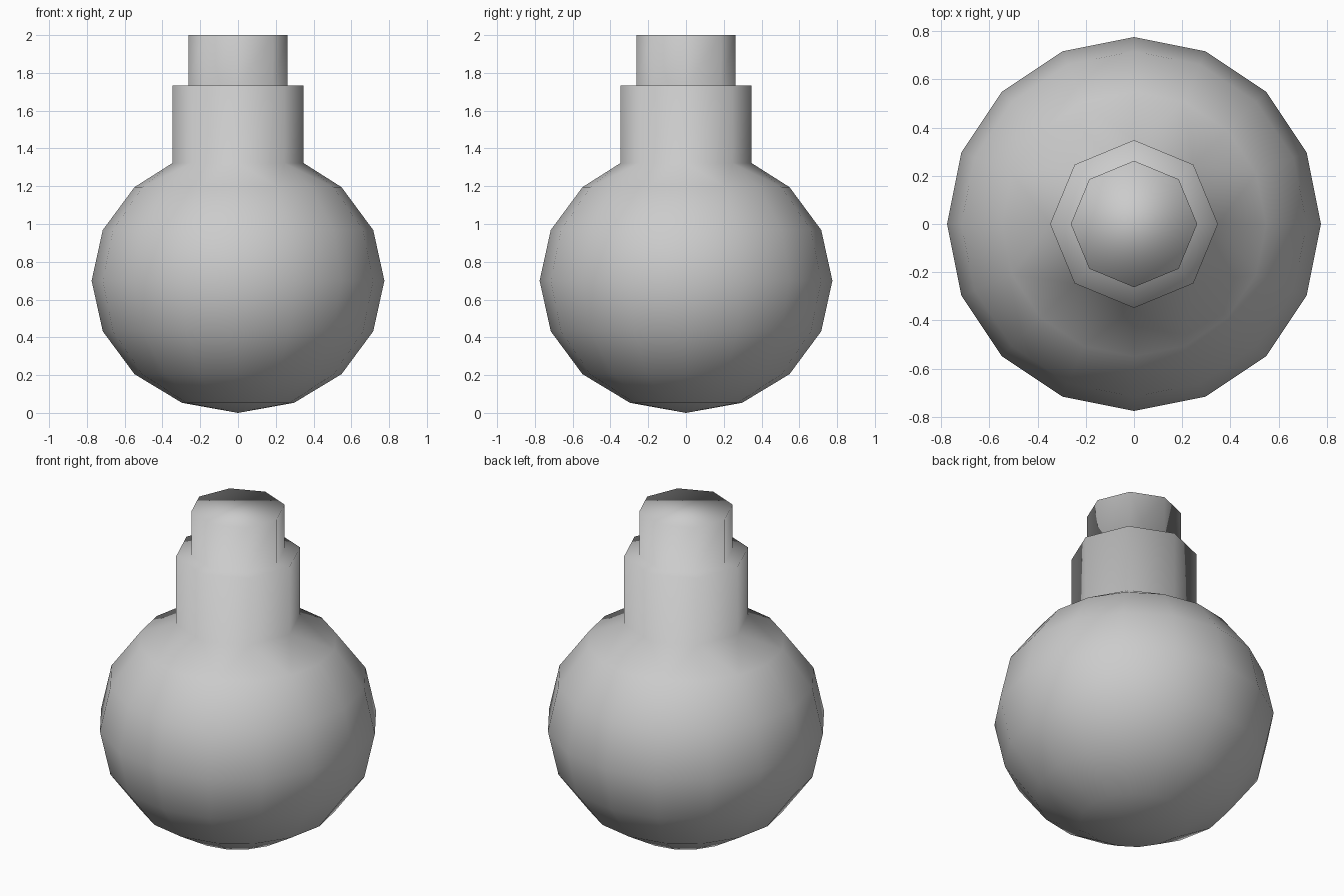
import bpy, bmesh
from math import sin, cos, pi

if "Cube" in bpy.data.objects:
    bpy.data.objects.remove(bpy.data.objects["Cube"])

bm = bmesh.new()
RX, RZ = 0.775, 0.70   # body half width and half height


def ring(radius, z, sides):
    return [bm.verts.new((radius * cos(2 * pi * i / sides),
                          radius * sin(2 * pi * i / sides), z)) for i in range(sides)]


def bridge(lower, upper):
    n = len(lower)
    for i in range(n):
        j = (i + 1) % n
        bm.faces.new((lower[i], lower[j], upper[j], upper[i]))


# Round 16-sided body, open at the shoulder
bottom = bm.verts.new((0, 0, 0))
body = [ring(RX * sin(k * pi / 8), RZ * (1 - cos(k * pi / 8)), 16) for k in range(1, 7)]
for i in range(16):
    bm.faces.new((bottom, body[0][(i + 1) % 16], body[0][i]))
for a, b in zip(body, body[1:]):
    bridge(a, b)

# Stepped 8-sided neck
neck = [ring(r, z, 8) for r, z in ((0.348, 1.322), (0.348, 1.732), (0.262, 1.732), (0.262, 2.0))]
for a, b in zip(neck, neck[1:]):
    bridge(a, b)
bm.faces.new(neck[-1])

# Shoulder joining 16 sides to 8
r, n = body[-1], neck[0]
for j in range(8):
    k = (j + 1) % 8
    a, b, c = r[2 * j], r[2 * j + 1], r[(2 * j + 2) % 16]
    bm.faces.new((a, b, n[j]))
    bm.faces.new((b, n[k], n[j]))
    bm.faces.new((b, c, n[k]))

bmesh.ops.recalc_face_normals(bm, faces=bm.faces)
for f in bm.faces:
    f.smooth = True
mesh = bpy.data.meshes.new("flask")
bm.to_mesh(mesh)
bm.free()
bpy.context.collection.objects.link(bpy.data.objects.new("flask", mesh))
